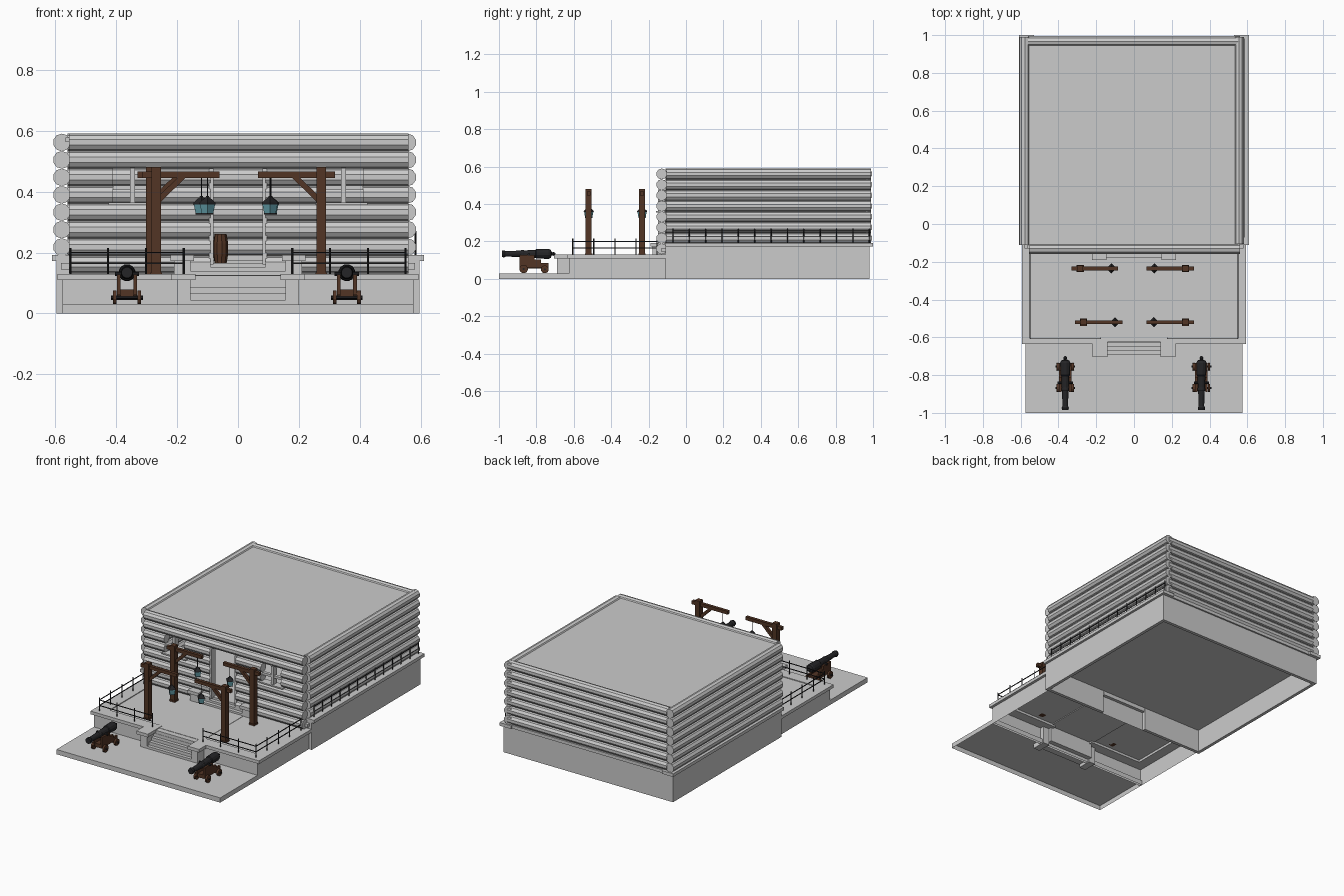
import bpy, bmesh, math
from mathutils import Vector

if "Cube" in bpy.data.objects:
    bpy.data.objects.remove(bpy.data.objects["Cube"])


def material(name, rgb):
    m = bpy.data.materials.new(name)
    m.diffuse_color = (*rgb, 1)
    m.use_nodes = True
    m.node_tree.nodes["Principled BSDF"].inputs["Base Color"].default_value = m.diffuse_color
    return m


WOOD = material("dark_wood", (0.085, 0.035, 0.018))
IRON = material("iron", (0.018, 0.018, 0.02))
GLASS = material("lantern_glass", (0.13, 0.36, 0.42))


def finish(name, bm, mat=None):
    bmesh.ops.recalc_face_normals(bm, faces=bm.faces)
    me = bpy.data.meshes.new(name)
    bm.to_mesh(me)
    bm.free()
    ob = bpy.data.objects.new(name, me)
    bpy.context.collection.objects.link(ob)
    if mat:
        me.materials.append(mat)
    return ob


def box(name, x0, x1, y0, y1, z0, z1, mat=None, hollow=False):
    bm = bmesh.new()
    bmesh.ops.create_cube(bm, size=1)
    for v in bm.verts:
        v.co = ((x0 + x1) / 2 + v.co.x * (x1 - x0),
                (y0 + y1) / 2 + v.co.y * (y1 - y0),
                (z0 + z1) / 2 + v.co.z * (z1 - z0))
    ob_faces = [f for f in bm.faces if all(abs(v.co.z - z0) < 1e-5 for v in f.verts)]
    if hollow:
        bmesh.ops.recalc_face_normals(bm, faces=bm.faces)
        bmesh.ops.delete(bm, geom=ob_faces, context='FACES_ONLY')
    return finish(name, bm, mat)


def lathe(name, origin, axis, profile, n=8, mat=None, turn=0.5):
    """Rings of (distance, radius) along an axis, with capped ends."""
    axis = Vector(axis).normalized()
    u = axis.orthogonal().normalized()
    if abs(axis.z) < 0.99:
        u = axis.cross(Vector((0, 0, 1))).normalized()
    w = axis.cross(u)
    bm = bmesh.new()
    rings = []
    for d, r in profile:
        c = Vector(origin) + axis * d
        rings.append([bm.verts.new(c + r * (u * math.cos(a) + w * math.sin(a)))
                      for a in [(k + turn) * 2 * math.pi / n for k in range(n)]])
    for a, b in zip(rings, rings[1:]):
        for k in range(n):
            bm.faces.new((a[k], a[(k + 1) % n], b[(k + 1) % n], b[k]))
    bm.faces.new(rings[0])
    bm.faces.new(rings[-1])
    return finish(name, bm, mat)


def rod(name, p, q, r, n=8, mat=None):
    d = Vector(q) - Vector(p)
    return lathe(name, p, d, [(0, r), (d.length, r)], n, mat)


def mbox(name, x0, x1, *rest, **kw):
    """Box plus its mirror image across x = 0."""
    box(name, x0, x1, *rest, **kw)
    box(name, -x1, -x0, *rest, **kw)


# Stone levels: forecourt, terrace, cabin base (all open underneath)
box("forecourt", -0.575, 0.575, -1, -0.61, 0, 0.03, hollow=True)
box("terrace", -0.575, 0.575, -0.625, -0.11, 0, 0.125, hollow=True)
box("walkway", -0.163, 0.163, -0.59, -0.15, 0.12, 0.127)
mbox("base_side", 0.575, 0.595, -0.11, 0.98, 0, 0.175)
box("base_back", -0.595, 0.595, 0.96, 0.98, 0, 0.175)
mbox("base_front", 0.16, 0.595, -0.11, -0.09, 0, 0.175)
box("cabin_floor", -0.58, 0.58, -0.13, 0.965, 0.145, 0.165)
mbox("base_cap", 0.53, 0.61, -0.11, 1.0, 0.172, 0.192)
box("base_back_cap", -0.6, 0.6, 0.94, 0.99, 0.172, 0.192)

# Terrace coping
mbox("terrace_side_cap", 0.51, 0.592, -0.56, -0.11, 0.11, 0.13)
mbox("terrace_front_cap", 0.14, 0.592, -0.635, -0.56, 0.11, 0.13)

# Both stairs with cheek walls
mbox("lower_stair_cheek", 0.155, 0.2, -0.69, -0.6, 0, 0.11)
mbox("lower_stair_cheek_cap", 0.14, 0.22, -0.705, -0.6, 0.11, 0.13)
for i in range(5):
    box("lower_step", -0.157, 0.157, -0.69 + i * 0.021, -0.58, 0.02, 0.045 + i * 0.02)
mbox("upper_stair_cheek", 0.155, 0.21, -0.18, -0.1, 0.12, 0.172)
mbox("upper_stair_cheek_cap", 0.145, 0.222, -0.19, -0.1, 0.172, 0.192)
for i in range(3):
    box("upper_step", -0.157, 0.157, -0.18 + i * 0.022, -0.09, 0.12, 0.139 + i * 0.013)

# Log walls: the front leaves gaps for the door and windows
R, PITCH = 0.029, 0.0572
for i in range(8):
    z = 0.561 - i * PITCH
    cuts = [-0.555]
    if i in (2, 3):
        cuts += [-0.41, -0.27, -0.09, 0.09, 0.27, 0.41]
    elif i > 3:
        cuts += [-0.09, 0.09]
    cuts.append(0.56)
    for a, b in zip(cuts[::2], cuts[1::2]):
        rod("front_log", (a, -0.13, z), (b, -0.13, z), R, 10)
    if i < 7:
        rod("back_log", (-0.56, 0.967, z), (0.56, 0.967, z), R, 10)
        rod("left_log", (-0.578, -0.11, z), (-0.578, 0.99, z), R, 10)
        rod("right_log", (0.556, -0.105, z), (0.556, 0.99, z), R, 10)
box("roof", -0.565, 0.55, -0.13, 0.97, 0.562, 0.578)

# Door frame and window bars
mbox("door_jamb", 0.08, 0.095, -0.15, -0.11, 0.16, 0.475)
mbox("window_mullion", 0.338, 0.354, -0.15, -0.115, 0.36, 0.478)
mbox("window_crossbar", 0.27, 0.41, -0.145, -0.125, 0.405, 0.42)
mbox("window_sill", 0.255, 0.425, -0.16, -0.11, 0.356, 0.364)

# Barrel inside the door
lathe("barrel", (-0.057, 0.1, 0.165), (0, 0, 1),
      [(0, 0.02), (0.03, 0.025), (0.065, 0.025), (0.095, 0.02)], 10, WOOD)


# Iron railings
def railing(p, q, count, heights, top):
    p, q = Vector(p), Vector(q)
    for k in range(count):
        c = p.lerp(q, k / (count - 1))
        rod("railing_post", c, c + Vector((0, 0, top)), 0.0035, 4, IRON)
    for h in heights:
        up = Vector((0, 0, h))
        rod("railing_rail", p + up, q + up, 0.003, 4, IRON)


for s in (-1, 1):
    railing((s * 0.55, -0.605, 0.13), (s * 0.178, -0.605, 0.13), 4, (0.035, 0.07), 0.085)
    railing((s * 0.55, -0.605, 0.13), (s * 0.55, -0.155, 0.13), 5, (0.035, 0.07), 0.085)
railing((0.582, -0.07, 0.19), (0.582, 0.98, 0.19), 13, (0.035, 0.067), 0.08)


# Lantern posts: post, arm, brace and hanging lantern
def lantern_post(x, y, tip, lamp):
    s = 1 if tip > x else -1
    box("lantern_post", x - 0.016, x + 0.016, y - 0.016, y + 0.016, 0.125, 0.48, WOOD)
    box("post_foot", x - 0.019, x + 0.019, y - 0.019, y + 0.019, 0.125, 0.135, WOOD)
    a, b = sorted((x - s * 0.045, tip))
    box("lantern_arm", a, b, y - 0.01, y + 0.01, 0.445, 0.466, WOOD)
    rod("arm_brace", (x, y, 0.365), (x + s * 0.09, y, 0.452), 0.013, 4, WOOD)
    rod("lantern_chain", (lamp, y, 0.45), (lamp, y, 0.378), 0.002, 4, IRON)
    lathe("lantern_roof", (lamp, y, 0.358), (0, 0, 1),
          [(0, 0.027), (0.006, 0.026), (0.022, 0.008), (0.027, 0.004)], 4, IRON)
    lathe("lantern_glass", (lamp, y, 0.328), (0, 0, 1), [(0, 0.019), (0.031, 0.025)], 4, GLASS)
    lathe("lantern_base", (lamp, y, 0.325), (0, 0, 1), [(0, 0.02), (0.004, 0.02)], 4, IRON)


lantern_post(-0.285, -0.235, -0.085, -0.12)
lantern_post(-0.268, -0.52, -0.06, -0.1)
lantern_post(0.273, -0.235, 0.065, 0.108)
lantern_post(0.273, -0.52, 0.065, 0.105)

# Cannons on stepped wheeled carriages
for x in (-0.364, 0.357):
    lathe("cannon_barrel", (x, -0.985, 0.134), (0, 1, 0),
          [(0, 0.010), (0, 0.018), (0.012, 0.02), (0.022, 0.015), (0.10, 0.018),
           (0.105, 0.021), (0.115, 0.021), (0.12, 0.019), (0.18, 0.022), (0.185, 0.026),
           (0.25, 0.028), (0.262, 0.022), (0.268, 0.007), (0.276, 0.011), (0.287, 0.004)],
          12, IRON)
    rod("cannon_trunnion", (x - 0.04, -0.84, 0.13), (x + 0.04, -0.84, 0.13), 0.007, 8, IRON)
    box("carriage_bed", x - 0.022, x + 0.022, -0.885, -0.74, 0.055, 0.078, WOOD)
    for s in (-1, 1):
        a, b = sorted((x + s * 0.021, x + s * 0.033))
        box("carriage_cheek_front", a, b, -0.89, -0.81, 0.06, 0.128, WOOD)
        box("carriage_cheek_middle", a, b, -0.81, -0.775, 0.06, 0.105, WOOD)
        box("carriage_cheek_rear", a, b, -0.775, -0.735, 0.05, 0.085, WOOD)
        for y, r in ((-0.868, 0.023), (-0.755, 0.021)):
            rod("carriage_wheel", (x + s * 0.034, y, 0.03 + r), (x + s * 0.046, y, 0.03 + r), r, 12, WOOD)
            rod("carriage_axle", (x, y, 0.03 + r), (x + s * 0.052, y, 0.03 + r), 0.006, 6, IRON)
